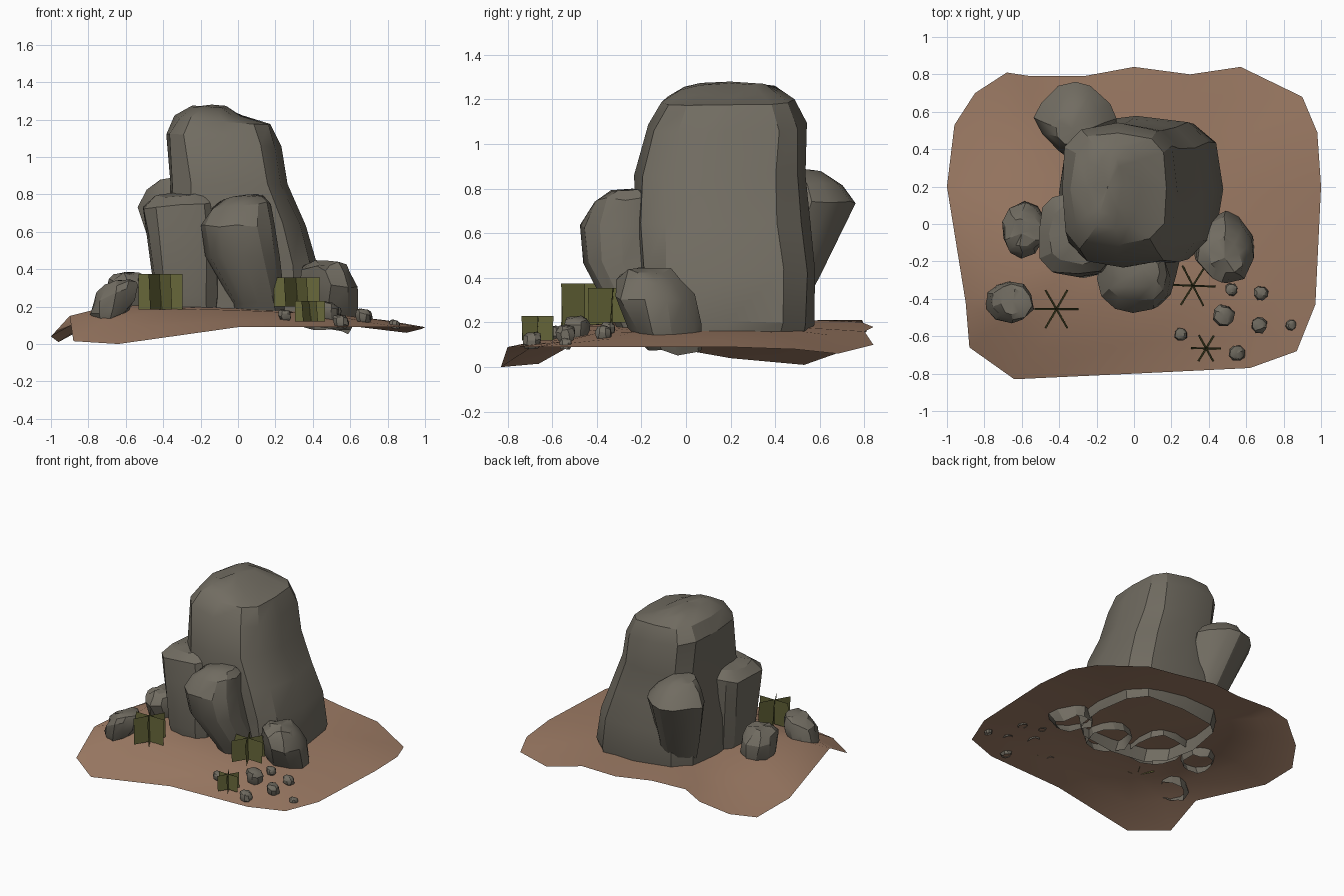
import bpy, bmesh, math, random
from mathutils import Vector

if "Cube" in bpy.data.objects:
    bpy.data.objects.remove(bpy.data.objects["Cube"])

random.seed(4)


def material(name, rgb):
    m = bpy.data.materials.new(name)
    m.diffuse_color = (*rgb, 1)
    m.use_nodes = True
    m.node_tree.nodes["Principled BSDF"].inputs["Base Color"].default_value = m.diffuse_color
    return m


STONE = material("stone", (0.165, 0.15, 0.12))
SOIL = material("soil", (0.34, 0.2, 0.13))
LEAF = material("leaf", (0.13, 0.13, 0.04))


def finish(name, bm, mat, angle=None):
    bmesh.ops.recalc_face_normals(bm, faces=bm.faces)
    me = bpy.data.meshes.new(name)
    bm.to_mesh(me)
    bm.free()
    me.materials.append(mat)
    ob = bpy.data.objects.new(name, me)
    bpy.context.collection.objects.link(ob)
    if angle:
        bpy.ops.object.select_all(action='DESELECT')
        ob.select_set(True)
        bpy.context.view_layer.objects.active = ob
        bpy.ops.object.shade_smooth_by_angle(angle=math.radians(angle))
    return ob


def loft(bm, rings, tip):
    # Bridge rings of points and close the top with a fan; the base stays open
    rings = [[bm.verts.new(p) for p in r] for r in rings]
    n = len(rings[0])
    for a, b in zip(rings, rings[1:]):
        for i in range(n):
            j = (i + 1) % n
            bm.faces.new((a[i], a[j], b[j], b[i]))
    t = bm.verts.new(tip)
    for i in range(n):
        bm.faces.new((rings[-1][i], rings[-1][(i + 1) % n], t))


def rock(name, sections, tip, power=3.5, sides=12, jitter=0.009, turn=0):
    # Each section: z, x min, x max, y min, y max, slope of z along x
    rings = []
    for z, x0, x1, y0, y1, slope in sections:
        ring = []
        for i in range(sides):
            a = 2 * math.pi * i / sides + turn
            c, s = math.cos(a), math.sin(a)
            u = math.copysign(abs(c) ** (2 / power), c)
            v = math.copysign(abs(s) ** (2 / power), s)
            x = (x0 + x1) / 2 + u * (x1 - x0) / 2
            y = (y0 + y1) / 2 + v * (y1 - y0) / 2
            p = Vector((x, y, z + slope * (x - (x0 + x1) / 2)))
            ring.append(p + Vector([random.uniform(-jitter, jitter) for _ in range(3)]))
        rings.append(ring)
    bm = bmesh.new()
    loft(bm, rings, tip)
    return finish(name, bm, STONE, 28)


def small_rock(name, c, r, sides=8, slope=0.0, lean=(0, 0), power=2.2):
    # Squat stone sized by its half extents, its top shifted sideways by lean
    prof = [(-1, .72), (-.4, .93), (.3, .96), (.75, .8), (.95, .5)]
    secs = []
    for t, k in prof:
        x, y = c[0] + t * lean[0], c[1] + t * lean[1]
        secs.append((c[2] + t * r[2], x - k * r[0], x + k * r[0],
                     y - k * r[1], y + k * r[1], slope))
    rock(name, secs, (c[0] + lean[0], c[1] + lean[1], c[2] + r[2]),
         power, sides, r[0] * .1, .3)


# Ground sheet: uneven outline rising to a gentle plateau
outline = [(1, .2, .09), (.98, .49, .08), (.9, .68, .06), (.57, .84, .1), (.3, .8, .16),
           (0, .84, .18), (-.27, .79, .2), (-.55, .79, .21), (-.68, .81, .16),
           (-.85, .7, .07), (-.96, .53, .01), (-1, .2, .04), (-.9, -.42, .15),
           (-.88, -.66, .015), (-.64, -.83, 0), (0, -.8, .09), (.62, -.77, .09),
           (.87, -.68, .09), (.97, -.43, .09)]


def plateau(x, y):
    return .19 - .05 * x - .25 * max(0, -y - .46)


rings = []
for s in (1, .8, .55, .28):
    rings.append([(x * s, y * s, plateau(x * s, y * s) * (1 - s ** 4)
                   + z * s ** 4) for x, y, z in outline])
bm = bmesh.new()
loft(bm, rings, (0, 0, .19))
finish("ground", bm, SOIL, 40)

# Large boulders
rock("main_boulder", [
    (.10, -.39, .45, -.20, .55, 0), (.20, -.40, .47, -.20, .57, 0),
    (.43, -.40, .43, -.22, .57, 0), (.64, -.38, .36, -.235, .55, 0),
    (.86, -.37, .265, -.235, .53, 0), (1.09, -.39, .225, -.17, .535, -.12),
    (1.195, -.34, .18, -.11, .49, -.1), (1.24, -.25, .03, -.02, .42, -.2),
    (1.265, -.2, -.07, .05, .36, 0)], (-.14, .2, 1.28), 3.2)
rock("left_boulder", [
    (.15, -.43, -.1, -.26, .12, 0), (.25, -.45, -.1, -.28, .13, 0),
    (.58, -.49, -.1, -.29, .16, 0), (.74, -.515, -.1, -.27, .17, .05),
    (.80, -.45, -.12, -.21, .11, .08)], (-.26, -.05, .82), 3)
rock("front_boulder", [
    (.10, -.01, .27, -.27, .05, 0), (.22, -.03, .25, -.33, 0, 0),
    (.47, -.17, .225, -.455, -.1, 0), (.63, -.19, .195, -.475, -.12, 0),
    (.74, -.15, .18, -.41, -.13, .1), (.785, -.08, .14, -.34, -.17, .1)],
    (.05, -.24, .80), 2.3)
rock("back_boulder", [
    (.22, -.36, -.08, .3, .5, 0), (.40, -.42, -.1, .3, .6, 0),
    (.74, -.53, -.1, .36, .765, 0), (.82, -.48, -.16, .38, .70, 0),
    (.88, -.42, -.24, .42, .60, 0)], (-.33, .51, .89), 1.6, 12)

# Smaller rocks at the foot
small_rock("right_rock", (.485, -.12, .26), (.17, .185, .185), 10, -.1, (0, -.06), 1.8)
small_rock("left_rock", (-.59, -.03, .26), (.125, .145, .12), 10, .1, (-.01, -.02))
small_rock("front_left_rock", (-.665, -.415, .235), (.128, .118, .1), 10, .35, (.02, 0))

# Scattered pebbles
for i, (x, y, z, r) in enumerate([
        (.25, -.59, .155, .036), (.48, -.49, .18, .06), (.52, -.35, .175, .035),
        (.68, -.37, .155, .04), (.67, -.54, .15, .046), (.55, -.69, .12, .045),
        (.84, -.54, .105, .03)]):
    small_rock(f"pebble_{i + 1}", (x, y, z), (r, r, r * .75), 8, -.2)

# Shrubs made of three crossing leaf cards
for i, (x, y, z, r, h, turn) in enumerate([
        (-.415, -.455, .185, .118, .19, 0), (.315, -.33, .2, .122, .155, -.04),
        (.385, -.665, .12, .08, .11, -.02)]):
    bm = bmesh.new()
    for k in range(3):
        a = turn + k * math.pi / 3
        d = Vector((math.cos(a), math.sin(a), 0)) * r
        tilt = Vector((-math.sin(a), math.cos(a), 0)) * .005
        lo, up = Vector((x, y, z)), Vector((x, y, z + h))
        bm.faces.new([bm.verts.new(p) for p in
                      (lo - d - tilt, lo + d - tilt, up + d + tilt, up - d + tilt)])
    finish(f"shrub_{i + 1}", bm, LEAF)
